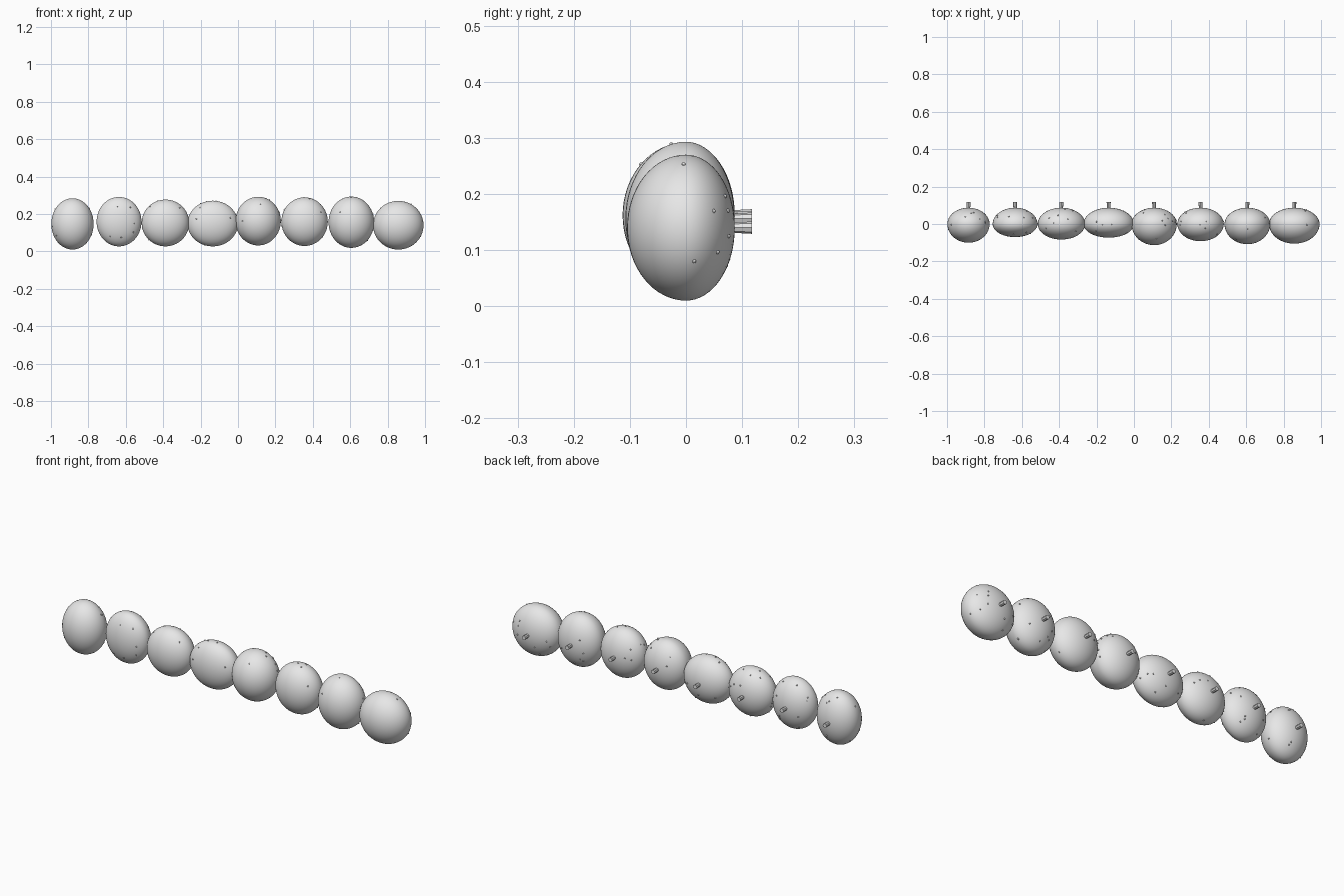
import bpy, bmesh, math, random
from mathutils import Matrix, Vector

if "Cube" in bpy.data.objects:
    bpy.data.objects.remove(bpy.data.objects["Cube"])

random.seed(4)
BACK = 0.087          # depth of every rear half
BUMP_R = 0.0035

# centre x, centre z, radius x, radius z, front depth
LUMPS = [
    (-0.885, 0.147, 0.113, 0.137, 0.100),
    (-0.636, 0.159, 0.120, 0.132, 0.070),
    (-0.388, 0.152, 0.127, 0.125, 0.083),
    (-0.135, 0.149, 0.135, 0.122, 0.073),
    (0.108, 0.162, 0.121, 0.130, 0.113),
    (0.356, 0.159, 0.124, 0.130, 0.092),
    (0.606, 0.156, 0.122, 0.137, 0.108),
    (0.857, 0.140, 0.135, 0.130, 0.105),
]
# front bumps: fractions of the half width and half height
FRONT = [
    [(-0.76, -0.45), (-0.95, -0.10)],
    [(-0.07, 0.62), (0.50, 0.58), (0.69, -0.07), (0.64, -0.43), (0.10, -0.64), (-0.40, -0.60)],
    [(-0.65, 0.70), (0.60, 0.65)],
    [(-0.65, 0.20), (-0.50, 0.70), (0.70, 0.25)],
    [(0.10, 0.70), (-0.70, 0.0)],
    [(0.70, 0.40), (0.20, 0.95)],
    [(-0.50, 0.40), (0.0, 0.97)],
    [],
]

grey = bpy.data.materials.new("pale grey")
grey.diffuse_color = (0.8, 0.8, 0.8, 1)
grey.use_nodes = True
grey.node_tree.nodes["Principled BSDF"].inputs["Base Color"].default_value = grey.diffuse_color


def finish(bm, name):
    me = bpy.data.meshes.new(name)
    bm.to_mesh(me)
    bm.free()
    me.materials.append(grey)
    ob = bpy.data.objects.new(name, me)
    bpy.context.collection.objects.link(ob)
    bpy.ops.object.select_all(action='DESELECT')
    ob.select_set(True)
    bpy.context.view_layer.objects.active = ob
    bpy.ops.object.shade_smooth_by_angle(angle=math.radians(35))


def on_shell(lump, d):
    """Point of the uneven ellipsoid in unit direction d."""
    cx, cz, rx, rz, front = lump
    return Vector((cx + d.x * rx, d.y * (BACK if d.y > 0 else front), cz + d.z * rz))


for i, lump in enumerate(LUMPS):
    # rounded body, deeper or shallower in front of its middle plane
    bm = bmesh.new()
    bmesh.ops.create_uvsphere(bm, u_segments=48, v_segments=32, radius=1)
    for v in bm.verts:
        v.co = on_shell(lump, v.co.copy())
    finish(bm, f"body_{i + 1}")

    # short rear stem with a slight flare
    bm = bmesh.new()
    turn = Matrix.Translation((lump[0], 0.099, lump[1])) @ Matrix.Rotation(-math.pi / 2, 4, 'X')
    bmesh.ops.create_cone(bm, cap_ends=True, segments=8, radius1=0.009, radius2=0.011,
                          depth=0.038, matrix=turn)
    finish(bm, f"stem_{i + 1}")

    # tiny bumps: placed ones in front, scattered ones around the rim and back
    dirs = [Vector((u, -math.sqrt(max(0, 1 - u * u - w * w)), w)) for u, w in FRONT[i]]
    for k in range(11):
        y = random.uniform(-0.1, 0.9)
        a = random.uniform(0, 2 * math.pi)
        r = math.sqrt(1 - y * y)
        dirs.append(Vector((r * math.cos(a), y, r * math.sin(a))))
    bm = bmesh.new()
    for d in dirs:
        bmesh.ops.create_uvsphere(bm, u_segments=8, v_segments=6, radius=BUMP_R,
                                  matrix=Matrix.Translation(on_shell(lump, d.normalized())))
    finish(bm, f"bumps_{i + 1}")
